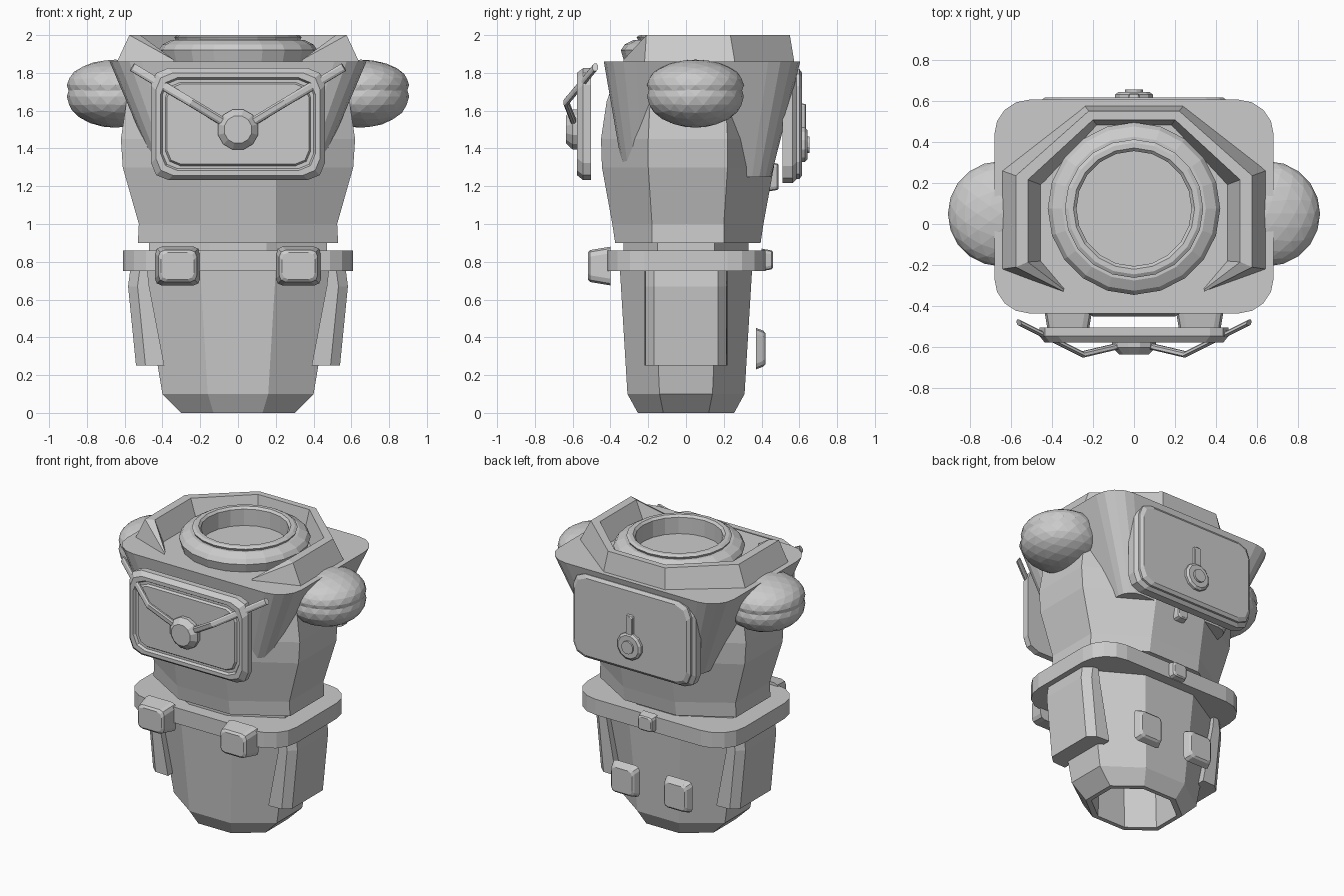
import bpy, bmesh
from math import sin, cos, pi
from mathutils import Vector

if "Cube" in bpy.data.objects:
    bpy.data.objects.remove(bpy.data.objects["Cube"])


def mesh_object(name, verts, faces):
    me = bpy.data.meshes.new(name)
    me.from_pydata([tuple(v) for v in verts], [], faces)
    bm = bmesh.new()
    bm.from_mesh(me)
    bmesh.ops.recalc_face_normals(bm, faces=bm.faces)
    bm.to_mesh(me)
    bm.free()
    ob = bpy.data.objects.new(name, me)
    bpy.context.collection.objects.link(ob)
    return ob


def loft(name, rings, caps=(True, True), closed=True):
    """Skin a list of equal-length rings."""
    n = len(rings[0])
    verts = [v for r in rings for v in r]
    faces = []
    for i in range(len(rings) - 1):
        for j in range(n if closed else n - 1):
            k = (j + 1) % n
            faces.append((i * n + j, i * n + k, (i + 1) * n + k, (i + 1) * n + j))
    if caps[0]:
        faces.append(tuple(range(n)))
    if caps[1]:
        faces.append(tuple((len(rings) - 1) * n + j for j in range(n)))
    return mesh_object(name, verts, faces)


def rounded(hx, v0, v1, r, seg=1):
    """Rounded (seg > 1) or chamfered (seg = 1) rectangle as 2D points."""
    pts = []
    for q, (sx, cv) in enumerate([(1, v1 - r), (-1, v1 - r), (-1, v0 + r), (1, v0 + r)]):
        for i in range(seg + 1):
            a = pi / 2 * (q + i / seg)
            pts.append((sx * (hx - r) + r * cos(a), cv + r * sin(a)))
    return pts


def flat(pts, z):
    return [(x, y, z) for x, y in pts]


def upright(pts, y):
    return [(x, y, z) for x, z in pts]


def octagon(hx, hy, cx, cy, z, oy=0.0):
    return [(x, y + oy, z) for x, y in
            [(cx, hy), (-cx, hy), (-hx, cy), (-hx, -cy), (-cx, -hy), (cx, -hy), (hx, -cy), (hx, cy)]]


def box(name, x0, x1, y0, y1, z0, z1, taper=0.0, bevel=0.02):
    """Soft box whose y1 end is shrunk by the taper."""
    cx, hx = (x0 + x1) / 2, (x1 - x0) / 2
    d = 0.35 if y1 > y0 else -0.35

    def ring(y, t):
        return upright([(x + cx, z) for x, z in rounded(hx - t, z0 + t, z1 - t, bevel, 2)], y)
    return loft(name, [ring(y0, 0), ring(y1 - d * bevel, taper), ring(y1, taper + bevel * 0.4)])


# hips: hollow octagonal shell, open at the foot
loft("hips", [octagon(.26, .22, .10, .10, .40),
              octagon(.27, .225, .11, .10, 0),
              octagon(.30, .255, .13, .12, 0),
              octagon(.40, .31, .16, .14, .10),
              octagon(.51, .35, .20, .17, .76)])

# waist and belt
loft("waist", [octagon(.47, .33, .15, .15, .70), octagon(.47, .33, .15, .15, .95)])
belt = rounded(.61, -.42, .42, .2, 4)
loft("belt", [flat(belt, .75), flat(belt, .86)])
box("belt_clasp", -.065, .065, .40, .46, .75, .87, .01)

# torso
loft("torso", [octagon(.53, .385, .20, .19, .90, .01),
               octagon(.525, .40, .20, .19, 1.0, .01),
               octagon(.61, .455, .20, .21, 1.30, .01),
               octagon(.62, .46, .20, .21, 1.45, .01),
               octagon(.59, .43, .20, .20, 1.65, .01),
               octagon(.50, .36, .18, .18, 1.84, .01)])
box("back_catch", -.05, .05, .42, .49, 1.17, 1.33, .01)

# yoke flaring out to the shoulders
loft("yoke", [flat(rounded(.42, -.33, .45, .1, 4), 1.25),
              flat(rounded(.68, -.435, .605, .17, 4), 1.86)])

# collar wall, open at the front
def collar_row(half):
    return [Vector(p) for p in half] + [Vector((-x, y, z)) for x, y, z in reversed(half)]


rows = [collar_row(r) for r in (
    [(.34, -.33, 1.85), (.645, -.22, 1.85), (.645, .26, 1.85), (.24, .575, 1.85)],
    [(.34, -.33, 1.87), (.575, -.21, 2.0), (.575, .235, 2.0), (.22, .55, 2.0)],
    [(.34, -.32, 1.87), (.517, -.185, 2.0), (.517, .215, 2.0), (.20, .507, 2.0)],
    [(.34, -.31, 1.85), (.45, -.18, 1.85), (.45, .19, 1.85), (.18, .48, 1.85)])]
loft("collar", rows, caps=(False, False), closed=False)

# neck ring
profile = [(.40, 1.85), (.42, 1.92), (.40, 1.95), (.35, 1.975), (.33, 1.975),
           (.337, 1.99), (.32, 2.0), (.295, 2.0), (.28, 1.985), (.28, 1.87)]
loft("neck_ring", [[(r * cos(2 * pi * i / 20), .075 + r * sin(2 * pi * i / 20), z) for i in range(20)]
                   for r, z in profile], caps=(False, True))

# front plate with raised rim and recessed panel
def plate(t, y, r=.09):
    return upright(rounded(.46 - t, 1.233 + t, 1.825 - t, r, 2), y)


loft("front_plate", [plate(0, -.503), plate(0, -.545), plate(.025, -.577), plate(.05, -.577),
                     plate(.06, -.56, .08), plate(.075, -.56, .08), plate(.085, -.575, .07)])

# back plate in two layers
loft("back_plate", [plate(-.015, .51), plate(-.015, .565), plate(.005, .585),
                    plate(.005, .60), plate(.025, .615)])


def disc(name, rings, cz, n=12):
    loft(name, [[(r * cos(2 * pi * (i + .5) / n), y, cz + r * sin(2 * pi * (i + .5) / n))
                 for i in range(n)] for r, y in rings])


disc("front_hub", [(.11, -.55), (.11, -.60), (.075, -.635)], 1.50)
disc("back_knob", [(.095, .60), (.095, .63), (.08, .642), (.045, .642), (.045, .655)], 1.42)
box("back_lever", -.03, .03, .60, .635, 1.45, 1.64, .005, .012)

# paired parts
for s, side in ((1, "right"), (-1, "left")):
    # swept brow bar, bent in the middle
    path = [Vector((s * .06, -.59, 1.53)), Vector((s * .25, -.635, 1.645)), Vector((s * .56, -.48, 1.83))]
    across = Vector((-s * .5, 0, .86)) * .022
    deep = Vector((s * .2, .9, 0)) * .016
    loft("brow_bar_" + side, [[p + across * a + deep * b for a, b in
                               ((1, .5), (.5, 1), (-.5, 1), (-1, .5), (-1, -.5), (-.5, -1), (.5, -1), (1, -.5))]
                              for p in path])

    # shoulder balls: two overlapping flattened lobes
    for lobe, cz, rz in (("lower", 1.675, .165), ("upper", 1.735, .135)):
        bpy.ops.mesh.primitive_ico_sphere_add(subdivisions=3, radius=1, location=(s * .65, .05, cz))
        ball = bpy.context.object
        ball.name = "shoulder_%s_%s" % (lobe, side)
        ball.scale = (.256, .256, rz)

    # front belt pouches and rear pouches
    a, b = sorted((s * .20, s * .44))
    box("belt_pouch_" + side, a, b, -.40, -.52, .675, .88, .018, .035)
    a, b = sorted((s * .10, s * .31))
    box("rear_pouch_" + side, a, b, .37, .42, .23, .45, .015, .03)

    # hip guard slab
    def guard(z, inner, outer):
        return [(s * inner, -.22, z), (s * (outer - .05), -.215, z), (s * outer, -.17, z),
                (s * outer, .17, z), (s * (outer - .05), .215, z), (s * inner, .22, z)]
    loft("hip_guard_" + side, [guard(.25, .39, .54), guard(.67, .47, .582), guard(.76, .48, .57)])
